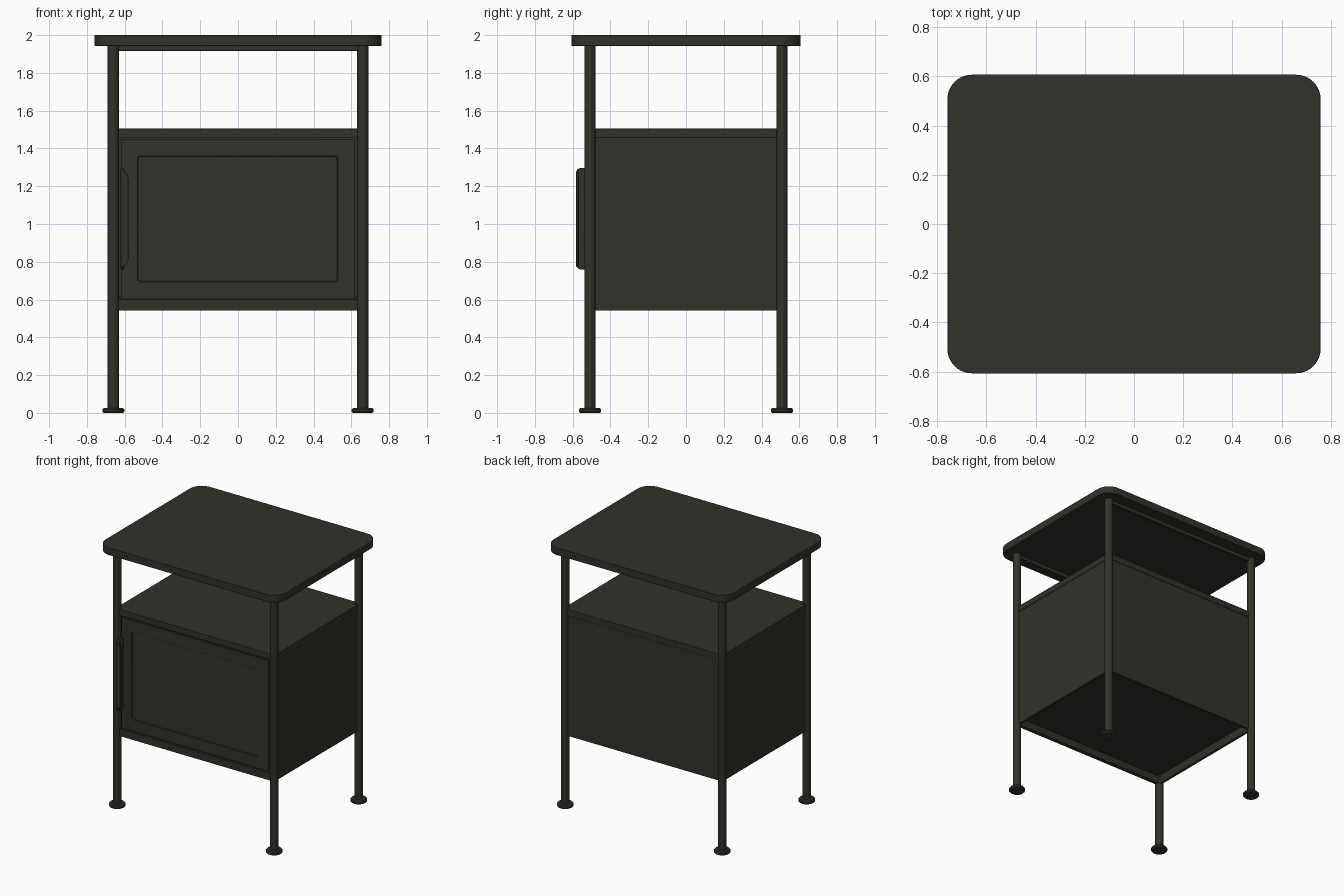
import bpy, bmesh, math
from mathutils import Vector

if "Cube" in bpy.data.objects:
    bpy.data.objects.remove(bpy.data.objects["Cube"], do_unlink=True)

paint = bpy.data.materials.new("dark_olive_metal")
paint.use_nodes = True
paint.diffuse_color = (0.032, 0.031, 0.023, 1)
paint.node_tree.nodes["Principled BSDF"].inputs["Base Color"].default_value = paint.diffuse_color

LEG_X, LEG_Y, LEG_R = 0.66, 0.508, 0.03
CAB_X, CAB_Y = 0.67, 0.518
CAB_BOTTOM, CAB_TOP = 0.541, 1.505


def finish(name, bm, bevel=0.0):
    bmesh.ops.recalc_face_normals(bm, faces=bm.faces)
    mesh = bpy.data.meshes.new(name)
    bm.to_mesh(mesh)
    bm.free()
    mesh.materials.append(paint)
    obj = bpy.data.objects.new(name, mesh)
    bpy.context.collection.objects.link(obj)
    if bevel:
        mod = obj.modifiers.new("soft_edges", 'BEVEL')
        mod.width, mod.segments, mod.limit_method = bevel, 2, 'ANGLE'
    bpy.ops.object.select_all(action='DESELECT')
    obj.select_set(True)
    bpy.context.view_layer.objects.active = obj
    bpy.ops.object.shade_smooth_by_angle(angle=math.radians(35))
    return obj


def box_mesh(x, y, z):
    bm = bmesh.new()
    bmesh.ops.create_cube(bm, size=1)
    for v in bm.verts:
        v.co = Vector([(a + b) / 2 + c * (b - a) for (a, b), c in zip((x, y, z), v.co)])
    return bm


def box(name, x, y, z, bevel=0.002):
    return finish(name, box_mesh(x, y, z), bevel)


def extrude_outline(points, offset):
    bm = bmesh.new()
    face = bm.faces.new([bm.verts.new(p) for p in points])
    new = bmesh.ops.extrude_face_region(bm, geom=[face])["geom"]
    bmesh.ops.translate(bm, vec=offset, verts=[v for v in new if isinstance(v, bmesh.types.BMVert)])
    return bm


def rounded_outline(w, h, r, steps=10):
    pts = []
    for i, (sx, sy) in enumerate([(1, 1), (-1, 1), (-1, -1), (1, -1)]):
        for k in range(steps + 1):
            a = math.pi / 2 * (i + k / steps)
            pts.append((sx * (w - r) + r * math.cos(a), sy * (h - r) + r * math.sin(a)))
    return pts


def lathe(name, profile, x, y, segments=24):
    bm = bmesh.new()
    verts = [bm.verts.new((r, 0, z)) for r, z in profile]
    edges = [bm.edges.new(pair) for pair in zip(verts, verts[1:])]
    bmesh.ops.spin(bm, geom=verts + edges, cent=(0, 0, 0), axis=(0, 0, 1),
                   angle=2 * math.pi, steps=segments)
    bmesh.ops.remove_doubles(bm, verts=bm.verts, dist=0.0001)
    bmesh.ops.translate(bm, vec=(x, y, 0), verts=bm.verts)
    return finish(name, bm)


# Table top with rounded corners
outline = [(x, y, 1.943) for x, y in rounded_outline(0.759, 0.607, 0.1)]
finish("table_top", extrude_outline(outline, (0, 0, 0.057)), 0.003)

for fy, front in ((-1, "front"), (1, "back")):
    # Tubular legs and disc feet
    for fx, side in ((-1, "right"), (1, "left")):
        x, y = fx * LEG_X, fy * LEG_Y
        lathe(f"{front}_{side}_leg", [(0, 0.02), (LEG_R, 0.02), (LEG_R, 1.947), (0, 1.947)], x, y)
        lathe(f"{front}_{side}_foot", [(0, 0), (0.052, 0), (0.058, 0.007), (0.058, 0.018),
                                       (0.052, 0.025), (0, 0.027)], x, y)
    # Rails beneath the top
    rail = sorted((fy * (LEG_Y - 0.01), fy * (LEG_Y + 0.01)))
    box(f"{front}_top_rail", (-LEG_X, LEG_X), rail, (1.917, 1.946))

# Cabinet shell with a raised floor
box("cabinet_top", (-CAB_X, CAB_X), (-CAB_Y, CAB_Y), (1.457, CAB_TOP), 0.003)
box("cabinet_floor", (-0.65, 0.65), (-0.5, 0.5), (0.605, 0.62))
box("cabinet_front_rail", (-CAB_X, CAB_X), (-CAB_Y, -CAB_Y + 0.03), (CAB_BOTTOM, 0.599))
box("cabinet_back", (-CAB_X, CAB_X), (CAB_Y - 0.023, CAB_Y - 0.003), (CAB_BOTTOM, 1.458))
for fx, side in ((-1, "right"), (1, "left")):
    span = sorted((fx * (CAB_X - 0.023), fx * (CAB_X - 0.003)))
    box(f"cabinet_{side}_side", span, (-CAB_Y + 0.002, CAB_Y - 0.004), (CAB_BOTTOM, 1.458))

# Door with a sunken centre panel
bm = box_mesh((-0.62, 0.616), (-0.515, -0.49), (0.606, 1.448))
bm.normal_update()
front = min(bm.faces, key=lambda f: f.calc_center_median().y)
bmesh.ops.inset_region(bm, faces=[front], thickness=0.087, use_even_offset=True)
bmesh.ops.bevel(bm, geom=list(front.verts), offset=0.015, segments=3, profile=0.5,
                affect='VERTICES')
bm.normal_update()
panel = max((f for f in bm.faces if f.normal.y < -0.9), key=lambda f: f.calc_area())
bmesh.ops.inset_region(bm, faces=[panel], thickness=0.004, depth=-0.006, use_even_offset=True)
finish("door", bm)

# Door handle: a rounded fin with a short finger lip
fin = [(-0.622, y - 0.53, z + 1.028) for y, z in rounded_outline(0.052, 0.268, 0.025, 6)]
finish("handle_fin", extrude_outline(fin, (0.018, 0, 0)), 0.003)
lip = [(-0.61, 0.775), (-0.592, 0.785), (-0.58, 0.81), (-0.58, 1.245), (-0.592, 1.27), (-0.61, 1.28)]
finish("handle_lip", extrude_outline([(x, -0.582, z) for x, z in lip], (0, 0.012, 0)), 0.002)
